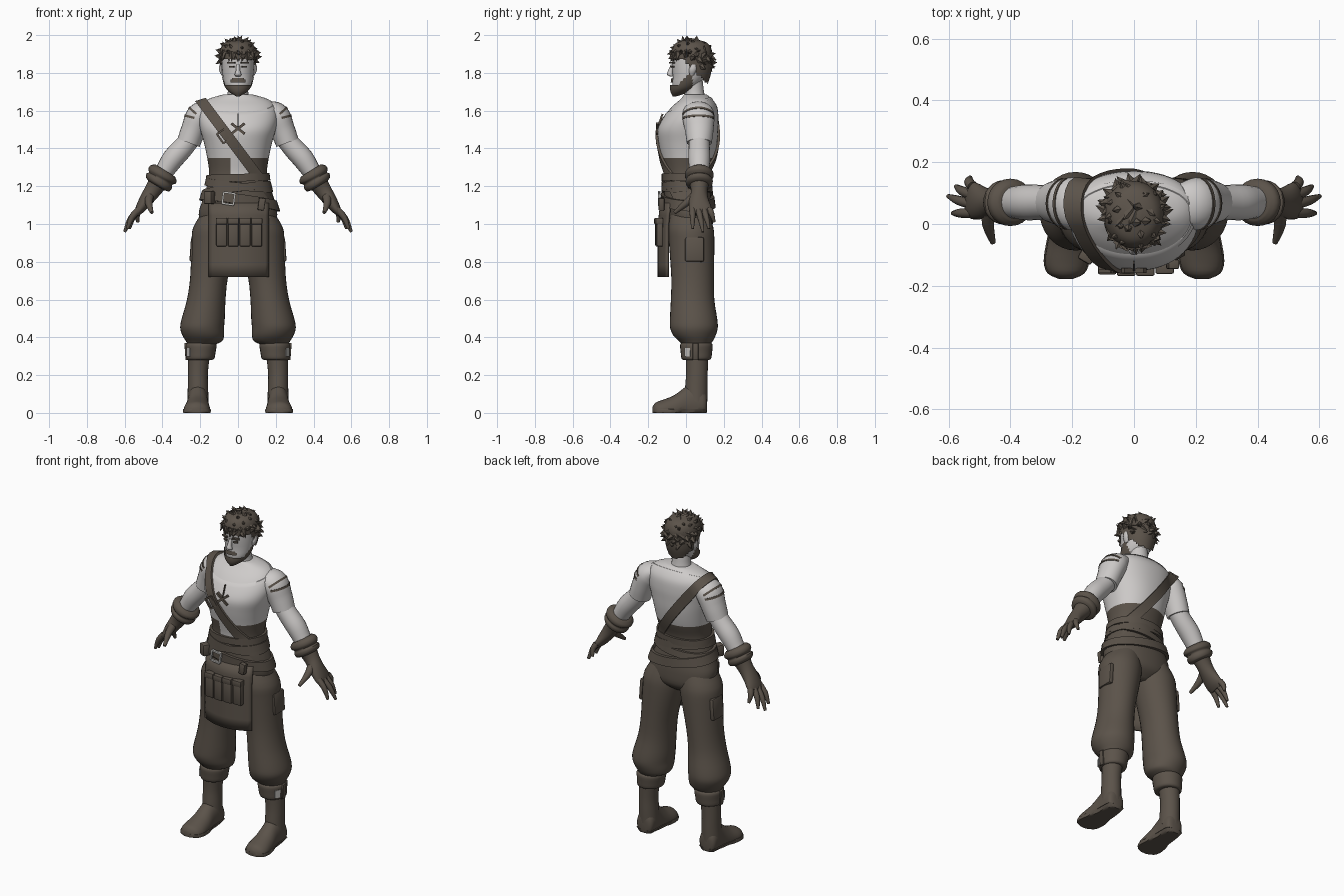
import bpy, bmesh, math, random
from mathutils import Vector, Matrix
from mathutils.bvhtree import BVHTree

cube = bpy.data.objects.get("Cube")
if cube:
    bpy.data.objects.remove(cube, do_unlink=True)
random.seed(4)
X, Y, Z = Vector((1, 0, 0)), Vector((0, 1, 0)), Vector((0, 0, 1))
surface = {}


def material(name, color):
    m = bpy.data.materials.new(name)
    m.use_nodes = True
    m.diffuse_color = (*color, 1)
    m.node_tree.nodes["Principled BSDF"].inputs["Base Color"].default_value = (*color, 1)
    return m


BROWN = material("dark brown leather", (.105, .086, .068))
CLOTH = material("pale cloth", (.62, .6, .59))
SKIN = material("pale skin", (.58, .56, .55))
METAL = material("pale metal", (.5, .49, .47))


def finish(bm, name, mats, angle=45, rule=None):
    bmesh.ops.recalc_face_normals(bm, faces=bm.faces)
    if rule:
        for f in bm.faces:
            f.material_index = rule(f.calc_center_median())
    surface[name] = BVHTree.FromBMesh(bm)
    me = bpy.data.meshes.new(name)
    bm.to_mesh(me)
    bm.free()
    for m in mats:
        me.materials.append(m)
    me.shade_smooth()
    me.set_sharp_from_angle(angle=math.radians(angle))
    ob = bpy.data.objects.new(name, me)
    bpy.context.scene.collection.objects.link(ob)
    return ob


def spline(rows, steps):
    rows = [Vector(r) for r in rows]
    out = []
    for i in range(len(rows) - 1):
        a, b, c, d = (rows[min(max(i + k, 0), len(rows) - 1)] for k in (-1, 0, 1, 2))
        for t in (k / steps for k in range(steps)):
            out.append((b * 2 + (c - a) * t + (a * 2 - b * 5 + c * 4 - d) * t * t
                        + (b * 3 - a - c * 3 + d) * t ** 3) / 2)
    return out + [rows[-1]]


def loft(name, rows, mats, axis=None, ref=Y, seg=24, steps=3, power=1, side=1,
         rule=None, keep=None, shape=None, angle=45):
    """Skin of oval rings (x, y, z, radius across, radius along ref)."""
    rows = spline([(r[0] * side, *r[1:]) for r in rows], steps)
    mid = [Vector(r[:3]) for r in rows]
    bm, rings = bmesh.new(), []
    for i, r in enumerate(rows):
        t = axis or (mid[min(i + 1, len(mid) - 1)] - mid[max(i - 1, 0)]).normalized()
        u = ref.cross(t).normalized()
        w = t.cross(u)
        ring = []
        for k in range(seg):
            c, s = math.cos(math.tau * k / seg), math.sin(math.tau * k / seg)
            c, s = (math.copysign(abs(q) ** power, q) for q in (c, s))
            p = mid[i] + u * c * max(r[3], .002) + w * s * max(r[4], .002)
            if shape:
                shape(p)
            ring.append(bm.verts.new(p))
        rings.append(ring)
    for a, b in zip(rings, rings[1:]):
        for k in range(seg):
            n = (k + 1) % seg
            bm.faces.new((a[k], a[n], b[n], b[k]))
    bm.faces.new(rings[0])
    bm.faces.new(rings[-1])
    if keep:
        drop = [f for f in bm.faces if not keep(f.calc_center_median())]
        bmesh.ops.delete(bm, geom=drop, context='FACES')
    return finish(bm, name, mats, angle, rule)


def band(name, center, u, v, width, lift, targets, mat, arc=(0, 360), seg=64):
    """Strap lying on the target surfaces where a plane cuts them."""
    u, v, center = Vector(u).normalized(), Vector(v).normalized(), Vector(center)
    n = u.cross(v)
    closed = arc[1] - arc[0] == 360
    bm, rings = bmesh.new(), []
    for i in range(seg + (not closed)):
        a = math.radians(arc[0] + (arc[1] - arc[0]) * i / seg)
        d = u * math.cos(a) + v * math.sin(a)
        ring = []
        for s, order in ((-.5, (-.012, lift)), (.5, (lift, -.012))):
            start = center + n * s * width + d * .8
            hits = [h[3] for h in (surface[t].ray_cast(start, -d) for t in targets) if h[0]]
            dist = min(hits, default=.7)
            ring += [bm.verts.new(start - d * (dist - o)) for o in order]
        rings.append(ring)
    for i in range(seg):
        a, b = rings[i], rings[(i + 1) % len(rings)]
        for k in range(4):
            bm.faces.new((a[k], a[(k + 1) % 4], b[(k + 1) % 4], b[k]))
    return finish(bm, name, [mat], 40)


def box(name, loc, size, mat, turn=0, axis='Y', bevel=0):
    bm = bmesh.new()
    bmesh.ops.create_cube(bm, size=1, matrix=Matrix.Translation(loc)
                          @ Matrix.Rotation(math.radians(turn), 4, axis)
                          @ Matrix.Diagonal((*size, 1)))
    if bevel:
        bmesh.ops.bevel(bm, geom=bm.edges[:], offset=bevel, segments=2, affect='EDGES', profile=.5)
    return finish(bm, name, [mat], 35)


# Torso: pale shirt, brown vest and hips, with an open notch at the front
def vest(c):
    notch = c.y < 0 and -.04 < c.x < .06 and c.z > 1.26
    return int(c.z < 1.36 and not notch)


loft("torso", [(0, .03, .92, .06, .05), (0, .03, .97, .18, .105), (0, .02, 1.05, .208, .122),
               (0, .01, 1.12, .19, .125), (0, .005, 1.2, .165, .12), (0, .005, 1.27, .153, .12),
               (0, .01, 1.35, .163, .14), (0, .01, 1.43, .18, .155), (0, .01, 1.5, .2, .16),
               (0, .025, 1.56, .21, .147), (0, .045, 1.62, .2, .12), (0, .055, 1.66, .16, .085),
               (0, .05, 1.685, .08, .06)],
     [CLOTH, BROWN], axis=Z, seg=56, steps=4, power=.92, rule=vest)
loft("neck", [(0, .05, 1.65, .07, .06), (0, .045, 1.69, .055, .052), (0, .035, 1.77, .052, .052)],
     [SKIN], axis=Z)

# Arms, gloves and legs, built once per side
finger_tips = [(.53, .15, 1.01), (.575, .122, .975), (.6, .09, .958), (.585, .035, .975)]
for word, s in (("left", 1), ("right", -1)):
    loft(word + "_sleeve", [(.15, .06, 1.61, .045, .07), (.2, .065, 1.575, .071, .085),
                            (.235, .07, 1.5, .066, .076), (.262, .07, 1.43, .062, .066)],
         [CLOTH], side=s, steps=5)
    loft(word + "_arm", [(.245, .07, 1.46, .052, .054), (.295, .07, 1.4, .056, .056),
                         (.345, .07, 1.345, .057, .058), (.385, .07, 1.285, .05, .052),
                         (.42, .07, 1.23, .044, .046)], [SKIN], side=s)
    loft(word + "_glove_cuff", [(.385, .07, 1.283, .06, .06), (.393, .07, 1.27, .08, .074),
                                (.403, .07, 1.253, .082, .076), (.41, .07, 1.24, .07, .066),
                                (.417, .07, 1.228, .078, .072), (.428, .07, 1.212, .072, .068),
                                (.433, .07, 1.204, .05, .05)], [BROWN], side=s)
    loft(word + "_glove_hand", [(.42, .07, 1.225, .052, .055), (.453, .07, 1.175, .044, .043),
                                (.488, .068, 1.125, .036, .052), (.518, .075, 1.08, .026, .06),
                                (.535, .08, 1.055, .015, .052)], [BROWN], side=s)
    for i, tip in enumerate(finger_tips):
        a, b = Vector((.522, .122 - i * .029, 1.08)), Vector(tip)
        m = a.lerp(b, .5) + Vector((.008, 0, .008))
        loft(f"{word}_glove_finger_{i}", [(*a, .018, .017), (*m, .016, .015), (*b, .008, .007)],
             [BROWN], side=s, seg=10)
    loft(word + "_glove_thumb", [(.468, .045, 1.15, .022, .024), (.472, 0, 1.11, .019, .02),
                                 (.456, -.06, 1.06, .009, .009)], [BROWN], side=s, seg=10, ref=X)
    for i, slope in enumerate((.9, .25)):
        band(f"{word}_shoulder_stitching_{i}", (s * .185, .065, 1.55), (s, 0, slope), Y, .012, .003,
             [word + "_sleeve", "torso"], BROWN, (-60, 60), 24)
    loft(word + "_trouser_leg", [(.1, .02, 1.06, .09, .1), (.12, .025, .98, .118, .12),
                                 (.129, .03, .9, .117, .12), (.153, .035, .72, .1, .113),
                                 (.168, .035, .6, .102, .115), (.184, .04, .5, .114, .125),
                                 (.19, .042, .45, .116, .126), (.184, .045, .41, .11, .112),
                                 (.18, .052, .38, .096, .09), (.195, .055, .36, .07, .07)],
         [BROWN], axis=Z, seg=32, side=s)
    box(word + "_thigh_pocket", (s * .238, .045, .865), (.03, .1, .13), BROWN, -4 * s, bevel=.01)
    loft(word + "_boot_shaft", [(.203, .057, .34, .06, .062), (.212, .058, .22, .053, .057),
                                (.212, .055, .13, .054, .06), (.212, .055, .06, .056, .058)],
         [BROWN], axis=Z, side=s)
    loft(word + "_boot_cuff", [(.195, .055, .372, .07, .075), (.195, .055, .36, .082, .086),
                               (.197, .055, .32, .078, .083), (.2, .055, .285, .073, .077),
                               (.203, .055, .28, .05, .055)], [BROWN], axis=Z, side=s)
    box(word + "_boot_strap", (s * .274, .05, .325), (.014, .03, .09), BROWN, 4 * s, bevel=.003)
    box(word + "_boot_buckle", (s * .262, .008, .32), (.008, .032, .045), METAL, -30 * s, 'Z')
    foot = [(.212, .112, .05, .02, .04), (.212, .1, .05, .05, .07), (.212, .05, .06, .055, .11),
            (.213, 0, .045, .055, .095), (.215, -.06, .02, .065, .075), (.218, -.12, .015, .07, .055),
            (.22, -.16, .012, .056, .043), (.22, -.178, .01, .02, .02)]

    def above_ground(p):
        p.z = max(p.z, .004)

    def thin_slab(p):
        p.z = min(max(p.z, 0), .02)

    loft(word + "_boot_foot", foot, [BROWN], axis=Y, ref=Z, side=s, shape=above_ground)
    loft(word + "_boot_sole", [(*r[:3], r[3] * 1.06, r[4]) for r in foot], [BROWN],
         axis=Y, ref=Z, side=s, shape=thin_slab)
    # Ear, eye and brow
    loft(word + "_ear", [(.078, .03, 1.785, .008, .01), (.088, .035, 1.815, .012, .02),
                         (.092, .04, 1.845, .006, .012)], [SKIN], side=s, axis=Z, seg=12)
    box(word + "_eye", (s * .034, -.072, 1.832), (.026, .012, .009), BROWN, s * 22, 'Z')
    box(word + "_brow", (s * .036, -.074, 1.853), (.042, .014, .009), BROWN, s * 24, 'Z')

# Collar, chest strap, sash wraps and belt follow the body
band("collar", (0, .04, 1.635), X, (0, .94, .33), .012, .004, ["torso"], CLOTH)
band("chest_strap", (-.02, .02, 1.42), (.6, 0, -.8), Y, .055, .013,
     ["torso", "right_sleeve"], BROWN)
for i, (z, tilt, pitch) in enumerate(((1.245, .03, 0), (1.21, -.1, .08), (1.185, .12, -.05))):
    band(f"sash_wrap_{i}", (0, .01, z), (1, 0, tilt), (0, 1, pitch), .04, .014, ["torso"], BROWN)
band("belt", (0, .01, 1.125), (1, 0, -.14), (0, 1, -.06), .052, .018, ["torso"], BROWN)
box("belt_loop", (.125, -.13, 1.105), (.035, .03, .065), BROWN, 8, bevel=.004)
box("belt_pouch", (-.15, -.1, 1.14), (.05, .05, .07), BROWN, -30, 'Z', .008)


def ring_buckle(name, loc, w, h, turn, mat):
    for i, (dx, dz, sx, sz) in enumerate(((-w, 0, .01, h * 2), (w, 0, .01, h * 2),
                                          (0, -h, w * 2, .01), (0, h, w * 2, .01))):
        off = Matrix.Rotation(math.radians(turn), 3, 'Y') @ Vector((dx, 0, dz))
        box(f"{name}_{i}", Vector(loc) + off, (sx, .012, sz), mat, turn)


ring_buckle("belt_buckle", (-.05, -.142, 1.135), .03, .03, 8, METAL)
ring_buckle("strap_buckle", (-.075, -.153, 1.465), .024, .03, -35, BROWN)
for i, turn in enumerate((38, -38)):
    box(f"shirt_lace_{i}", (0, -.15, 1.505), (.09, .016, .014), BROWN, turn)
box("shirt_slit", (0, -.136, 1.55), (.005, .01, .07), BROWN, -20, 'X')

# Apron: bowed panel with a row of flap pouches
bm = bmesh.new()
bmesh.ops.create_grid(bm, x_segments=16, y_segments=6, size=.5)
for v in bm.verts:
    x, z = v.co.x * .32, .915 + v.co.y * .39
    v.co = (x + .005, -.15 + 1.9 * x * x + max(0, z - 1) * .12, z)
apron = finish(bm, "apron", [BROWN], 35)
apron.modifiers.new("thickness", 'SOLIDIFY').thickness = .012
for i in range(4):
    x = -.087 + i * .062
    y = -.146 + x * x * .8
    box(f"apron_pouch_{i}", (x, y, .95), (.058, .035, .14), BROWN, bevel=.01)
    box(f"apron_pouch_flap_{i}", (x, y - .003, 1.015), (.06, .04, .035), BROWN, bevel=.006)

# Head, nose and beard
loft("head", [(0, -.02, 1.695, .035, .035), (0, -.005, 1.73, .066, .067), (0, .015, 1.78, .08, .085),
              (0, .025, 1.85, .085, .1), (0, .03, 1.92, .08, .1), (0, .03, 1.96, .05, .06)],
     [SKIN], axis=Z, seg=32)
loft("nose", [(0, -.068, 1.845, .009, .012), (0, -.082, 1.81, .012, .014),
              (0, -.084, 1.79, .018, .016), (0, -.073, 1.78, .01, .008)], [SKIN], axis=Z, seg=12)


def beard_area(c):
    jaw = c.y < .035 and c.z < 1.738 + max(0, c.y + .04)
    moustache = abs(c.x) < .036 and 1.753 < c.z < 1.772 and c.y < 0
    return jaw or moustache


loft("beard", [(0, -.06, 1.676, .01, .01), (0, -.032, 1.7, .048, .05), (0, -.01, 1.73, .071, .074),
               (0, .012, 1.78, .084, .089), (0, .022, 1.84, .088, .102)],
     [BROWN], axis=Z, seg=48, steps=7, keep=beard_area)

# Hair: cap cut along the hairline, covered with pointed tufts
loft("hair_cap", [(0, .045, 1.74, .068, .07), (0, .04, 1.8, .088, .093), (0, .03, 1.86, .097, .108),
                  (0, .03, 1.92, .095, .107), (0, .03, 1.96, .07, .08), (0, .03, 1.977, .02, .02)],
     [BROWN], axis=Z, seg=40, steps=5, keep=lambda c: c.z > 1.875 - max(0, c.y + .02))
bm = bmesh.new()


def tuft(base, aim, radius, length):
    turn = aim.to_track_quat('Z', 'Y').to_matrix().to_4x4()
    bmesh.ops.create_cone(bm, cap_ends=True, segments=5, radius1=radius, radius2=0, depth=length,
                          matrix=Matrix.Translation(base + aim.normalized() * length * .4) @ turn)


for i in range(90):
    h = 1 - i / 90 * 1.45
    a = i * 2.4
    r = math.sqrt(1 - h * h)
    d = Vector((r * math.cos(a), r * math.sin(a), h))
    if h < .15 and d.y < .1 - h:
        continue
    wild = Vector(random.uniform(-.6, .6) for _ in range(3))
    base = Vector((d.x * .086, .03 + d.y * .096, 1.87 + d.z * .092))
    tuft(base, d * .8 + wild + Vector((0, -.2, -.1)), .026, .05)
for i in range(8):
    x = -.07 + i * .02
    tuft(Vector((x, -.07 + x * x * 6, 1.905)), Vector((random.uniform(-.4, .4), -.25, -1)), .018, .055)
for v in bm.verts:
    v.co.z = min(v.co.z, 2)
finish(bm, "hair_tufts", [BROWN], 30)
